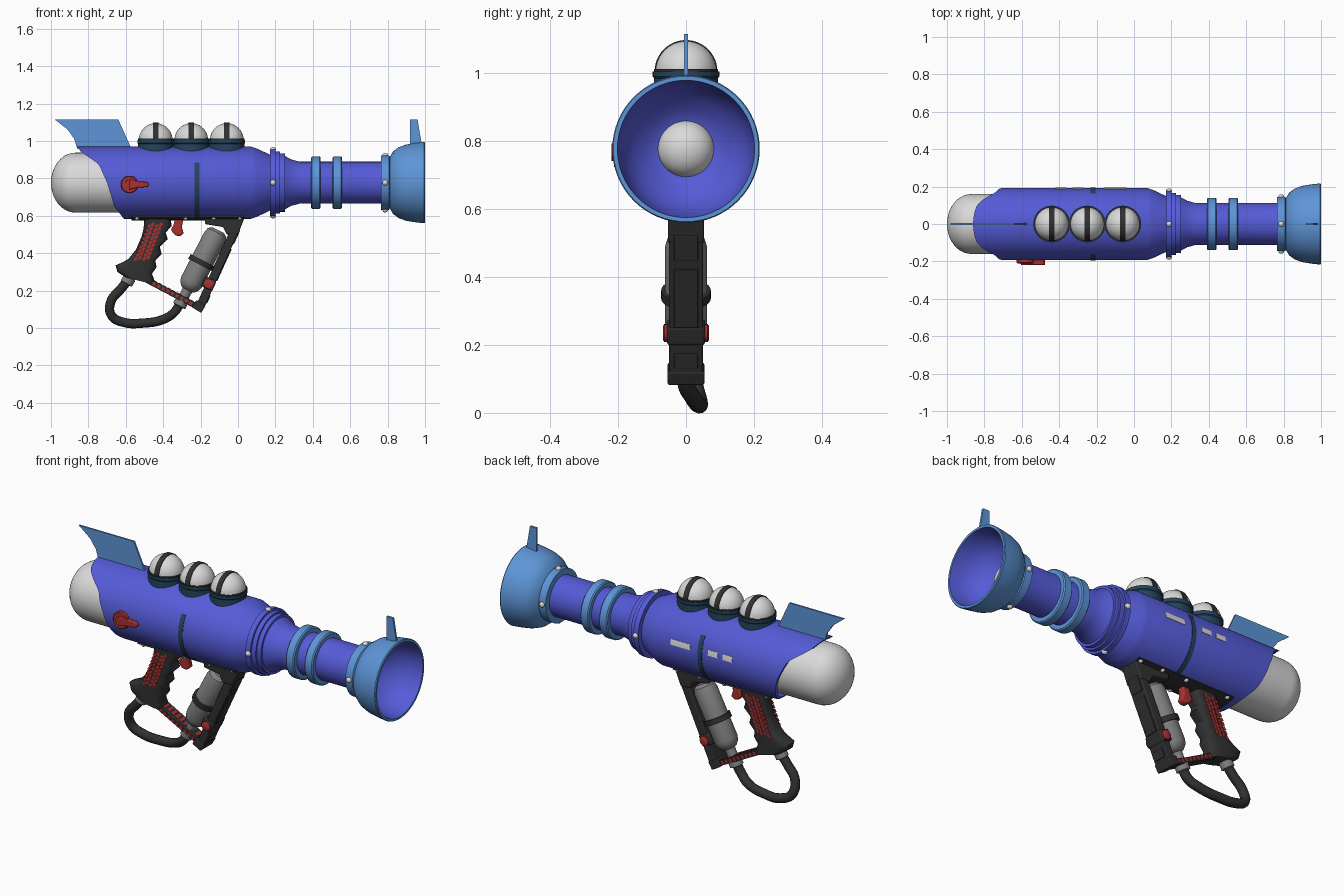
import bpy, bmesh
from math import sin, cos, pi, radians
from mathutils import Vector

if "Cube" in bpy.data.objects:
    bpy.data.objects.remove(bpy.data.objects["Cube"])

AXIS = 0.777  # height of the barrel axis


def material(name, *rgb):
    m = bpy.data.materials.new(name)
    m.use_nodes = True
    m.diffuse_color = (*rgb, 1)
    m.node_tree.nodes["Principled BSDF"].inputs["Base Color"].default_value = (*rgb, 1)
    return m


BLUE = material("violet blue", .09, .105, .68)
SKY = material("sky blue", .11, .30, .68)
WHITE = material("off white", .70, .70, .70)
BLACK = material("soft black", .03, .03, .03)
GREY = material("mid grey", .22, .22, .22)
RED = material("dark red", .40, .03, .03)
TEAL = material("deep teal", .017, .06, .11)


def finish(name, bm, *mats, angle=35):
    bmesh.ops.recalc_face_normals(bm, faces=bm.faces)
    me = bpy.data.meshes.new(name)
    bm.to_mesh(me)
    bm.free()
    for m in mats:
        me.materials.append(m)
    me.shade_smooth()
    me.set_sharp_from_angle(angle=radians(angle))
    ob = bpy.data.objects.new(name, me)
    bpy.context.collection.objects.link(ob)
    return ob


def bridge(bm, a, b):
    n = len(a)
    return [bm.faces.new((a[i], a[(i + 1) % n], b[(i + 1) % n], b[i])) for i in range(n)]


def lathe(name, profile, mat, origin=(0, 0, AXIS), axis=(1, 0, 0), segs=48, shape=None, inner=None, first=99):
    """Spin (distance, radius) points; segments from 'first' on use the inner material."""
    bm = bmesh.new()
    q = Vector(axis).to_track_quat('Z', 'Y')
    rings = []
    for d, r in profile:
        ring = []
        for k in range(segs):
            a = 2 * pi * k / segs
            p = q @ Vector((r * cos(a), r * sin(a), d)) + Vector(origin)
            ring.append(bm.verts.new(shape(p) if shape else p))
        rings.append(ring)
    for i in range(len(rings) - 1):
        for f in bridge(bm, rings[i], rings[i + 1]):
            f.material_index = int(i >= first)
    bm.faces.new(rings[0])
    bm.faces.new(rings[-1])
    return finish(name, bm, mat, *([inner] if inner else []))


def dome(r, depth, start, sign, steps=10):
    return [(start + sign * depth * sin(t), max(r * cos(t), .0005))
            for t in (pi / 2 * i / steps for i in range(steps + 1))]


def plate(name, pts, y0, y1, mat, bevel=0):
    """Extrude an x-z outline from y0 to y1."""
    bm = bmesh.new()
    a, b = ([bm.verts.new((x, y, z)) for x, z in pts] for y in (y0, y1))
    bridge(bm, a, b)
    bm.faces.new(a)
    bm.faces.new(b)
    ob = finish(name, bm, mat)
    if bevel:
        mod = ob.modifiers.new("soft edges", 'BEVEL')
        mod.width, mod.segments = bevel, 2
    return ob


def strip(name, a, b, width, y0, y1, mat, bevel=0):
    """Straight bar between two x-z points."""
    a, b = Vector(a), Vector(b)
    d = (b - a).normalized()
    n = Vector((-d.y, d.x)) * width / 2
    return plate(name, [a + n, b + n, b - n, a - n], y0, y1, mat, bevel)


def band(name, x0, x1, zc, r0, r1, a0, a1, mat, steps=24):
    """Curved strip around a line parallel to x, angles from +y upward."""
    bm = bmesh.new()
    rings = []
    for i in range(steps + 1):
        a = radians(a0 + (a1 - a0) * i / steps)
        rings.append([bm.verts.new((x, r * cos(a), zc + r * sin(a)))
                      for x, r in ((x0, r0), (x1, r0), (x1, r1), (x0, r1))])
    for p, q in zip(rings, rings[1:]):
        bridge(bm, p, q)
    bm.faces.new(rings[0])
    bm.faces.new(rings[-1])
    return finish(name, bm, mat)


# Main body with its slanted rear opening
CUT = [(-.2, -.605), (-.13, -.66), (0, -.70), (.1, -.745), (.165, -.84), (.2, -.865)]


def slant(p):
    if p.x < -.59:
        h = p.z - AXIS
        for (h0, x0), (h1, x1) in zip(CUT, CUT[1:]):
            if h0 <= h <= h1:
                p.x = x0 + (x1 - x0) * (h - h0) / (h1 - h0)
    return p


lathe("body_shell", [(-.5, .16), (-.58, .178), (-.8, .178), (-.8, .193), (-.58, .193), (.07, .193), (.1, .183),
                     (.17, .15), (.17, .178), (.2, .178), (.2, .166), (.225, .166), (.225, .156), (.25, .156),
                     (.25, .143), (.285, .124), (.33, .112), (.78, .112)], BLUE, shape=slant, segs=64)
lathe("rear_tank", dome(.16, .13, -.87, -1)[::-1] + [(-.45, .16)], WHITE)

# Barrel rings, bell and muzzle ball
for i, x in enumerate((.39, .505)):
    lathe(f"barrel_ring_{i}", [(x, .11), (x, .134), (x + .006, .14), (x + .046, .14), (x + .052, .134),
                               (x + .052, .11)], SKY)
lathe("bell", [(.765, .11), (.765, .145), (.808, .145), (.812, .138), (.83, .168), (.86, .19), (.9, .204),
               (.95, .212), (.995, .217), (1, .214), (1, .202), (.94, .194), (.89, .178), (.85, .15),
               (.82, .115), (.80, .085), (.79, .02)], SKY, inner=BLUE, first=10, segs=64)
lathe("muzzle_ball", dome(.083, .07, .79, 1), WHITE)
for i, (x, r) in enumerate(((.187, .175), (.787, .143))):
    for k in range(4):
        d = Vector((0, cos(k * pi / 2), sin(k * pi / 2)))
        lathe(f"ring_rivet_{i}_{k}", [(0, .015)] + dome(.015, .012, .004, 1, 4), WHITE,
              Vector((x, 0, AXIS)) + d * r, d, 12)

# Fins
plate("rear_fin", [(-.98, 1.115), (-.64, 1.115), (-.57, .96), (-.86, .96), (-.875, 1.01), (-.91, 1.06)],
      -.005, .005, SKY)
plate("front_sight", [(.92, 1.115), (.96, 1.115), (.983, .98), (.92, .98)], -.006, .006, SKY)

# Three domes on the top
for i, x in enumerate((-.44, -.25, -.06)):
    up = dict(origin=(x, 0, 0), axis=(0, 0, 1))
    lathe(f"dome_base_{i}", [(.93, .094), (.985, .094), (.99, .098), (1.005, .098), (1.005, .08)], TEAL, **up)
    lathe(f"dome_lip_{i}", [(1, .094), (1.012, .094), (1.012, .08)], BLACK, **up)
    lathe(f"dome_{i}", [(1, .09)] + dome(.09, .09, 1.005, 1), WHITE, **up)
    band(f"dome_strap_{i}", x - .014, x + .014, 1.005, .085, .0925, 0, 180, BLACK)

# Painted band, dashes and side knob
band("body_band", -.233, -.207, AXIS, .188, .1955, -213, 33, TEAL, 48)
for i, (x0, x1) in enumerate(((-.16, -.04), (-.33, -.27), (-.42, -.36))):
    band(f"side_dash_{i}", x0, x1, AXIS, .19, .1955, 5, 14, WHITE, 4)
lathe("knob_disc", [(.18, .047), (.207, .047), (.212, .042)], RED, (-.58, 0, .767), (0, -1, 0), 28)
lathe("knob_hub", [(.2, .027), (.218, .025)], RED, (-.58, 0, .767), (0, -1, 0), 20)
plate("knob_pointer", [(-.58, .795), (-.54, .785), (-.485, .78), (-.475, .767), (-.485, .754), (-.54, .75),
                       (-.58, .74)], -.22, -.185, RED, .004)

# Mounting plate under the body
band("mount_plate", -.57, .03, AXIS, .185, .201, -112, -68, BLACK)
for i, x in enumerate((-.54, -.28, -.13, .01)):
    for s in (-1, 1):
        d = Vector((0, s * sin(radians(18)), -cos(radians(18))))
        lathe(f"mount_rivet_{i}_{s}", dome(.012, .01, .2, 1, 4), WHITE, (x, 0, AXIS), d, 12)

# Pistol grip lofted between its back and finger edges
GRIP = [(-.50, .59, -.36, .59), (-.505, .53, -.355, .545), (-.515, .49, -.387, .51), (-.53, .455, -.375, .475),
        (-.545, .42, -.418, .435), (-.565, .395, -.408, .395), (-.585, .37, -.442, .36), (-.62, .35, -.435, .325),
        (-.655, .335, -.46, .29), (-.645, .30, -.445, .25), (-.60, .27, -.46, .235)]
bm = bmesh.new()
rings = []
for x0, z0, x1, z1 in GRIP:
    ring = []
    for k in range(24):
        c, s = cos(k * pi / 12), sin(k * pi / 12)
        u = (abs(c) ** .6 * (1 if c > 0 else -1) + 1) / 2
        y = .05 * abs(s) ** .6 * (1 if s > 0 else -1)
        ring.append(bm.verts.new((x0 + (x1 - x0) * u, y, z0 + (z1 - z0) * u)))
    rings.append(ring)
for a, b in zip(rings, rings[1:]):
    bridge(bm, a, b)
bm.faces.new(rings[0])
bm.faces.new(rings[-1])
finish("grip", bm, BLACK, angle=60)

# Red studs on both grip cheeks
for s in (-1, 1):
    for row in range(9):
        for col in range(4):
            x = -.445 - .0085 * row + (col - 1.5) * .022
            z = .545 - .022 * row + (col % 2) * .008
            strip(f"grip_stud_{s}_{row}_{col}", (x - .006, z - .008), (x + .006, z + .008), .015,
                  s * .044, s * .0525, RED)

plate("trigger", [(-.335, .59), (-.29, .59), (-.30, .54), (-.29, .505), (-.31, .49), (-.335, .495), (-.36, .525),
                  (-.345, .55)], -.02, .02, RED, .008)

# Fore strut with panels, foot and clamp
plate("strut_head", [(-.18, .59), (.035, .59), (0, .50), (-.06, .50), (-.08, .54), (-.175, .555)],
      -.053, .053, BLACK, .006)
strip("fore_strut", (-.005, .55), (-.2, .12), .045, -.05, .05, BLACK, .005)
for i, (t0, t1) in enumerate(((.05, .22), (.28, .68), (.86, .96))):
    p = [(.016 - .195 * t, .545 - .43 * t) for t in (t0, t1)]
    strip(f"strut_panel_{i}", *p, .012, -.035, .035, BLACK, .002)
strip("strut_clamp", (-.143, .265), (-.168, .21), .065, -.056, .056, BLACK, .008)
strip("strut_foot", (-.235, .13), (-.185, .10), .045, -.054, .054, BLACK, .005)
for s in (-1, 1):
    lathe(f"clamp_knob_{s}", [(.04, .026), (.064, .026), (.068, .02)], RED, (-.155, 0, .235), (0, s, 0), 20)

# Lower link with red inlays
A, B = Vector((-.485, .255)), Vector((-.19, .10))
strip("lower_link", A, B, .03, -.035, .035, BLACK, .003)
for i in range(12):
    p, q = A.lerp(B, (i + .2) / 12), A.lerp(B, (i + .75) / 12)
    for s in (-1, 1):
        strip(f"link_inlay_{i}_{s}", p, q, .018, s * .032, s * .038, RED)
    n = Vector((.007, .0135))
    strip(f"link_top_inlay_{i}", p + n, q + n, .004, -.022, .022, RED)

# Gas cylinder
lean = Vector((.46, 0, .887)).normalized()
gas = dict(origin=(-.183, 0, .372), axis=lean, segs=32)
lathe("gas_cylinder", [(-.235, .026), (-.19, .028), (-.185, .04), (-.165, .056), (-.14, .062), (.13, .062),
                       (.155, .055), (.17, .035)], GREY, **gas)
lathe("cylinder_band", [(-.04, .06), (-.04, .073), (-.012, .073), (-.012, .06)], BLACK, **gas)
lathe("cylinder_fitting", [(-.29, .024), (-.285, .036), (-.255, .036), (-.25, .027), (-.22, .027)], GREY, **gas)
lathe("grip_fitting", [(-.025, .026), (-.022, .034), (.012, .034), (.016, .026)], GREY, (-.585, 0, .258),
      (.5, 0, .85), 24)

# Hose
curve = bpy.data.curves.new("hose", 'CURVE')
curve.dimensions = '3D'
curve.bevel_depth, curve.bevel_resolution, curve.resolution_u = .025, 4, 8
path = [(-.58, 0, .265), (-.625, 0, .21), (-.68, .01, .14), (-.675, .03, .065), (-.61, .04, .03),
        (-.51, .035, .026), (-.40, .02, .046), (-.34, 0, .085), (-.305, 0, .14)]
sp = curve.splines.new('BEZIER')
sp.bezier_points.add(len(path) - 1)
for bp, co in zip(sp.bezier_points, path):
    bp.co = co
    bp.handle_left_type = bp.handle_right_type = 'AUTO'
curve.materials.append(BLACK)
curve.use_fill_caps = True
bpy.context.collection.objects.link(bpy.data.objects.new("hose", curve))
